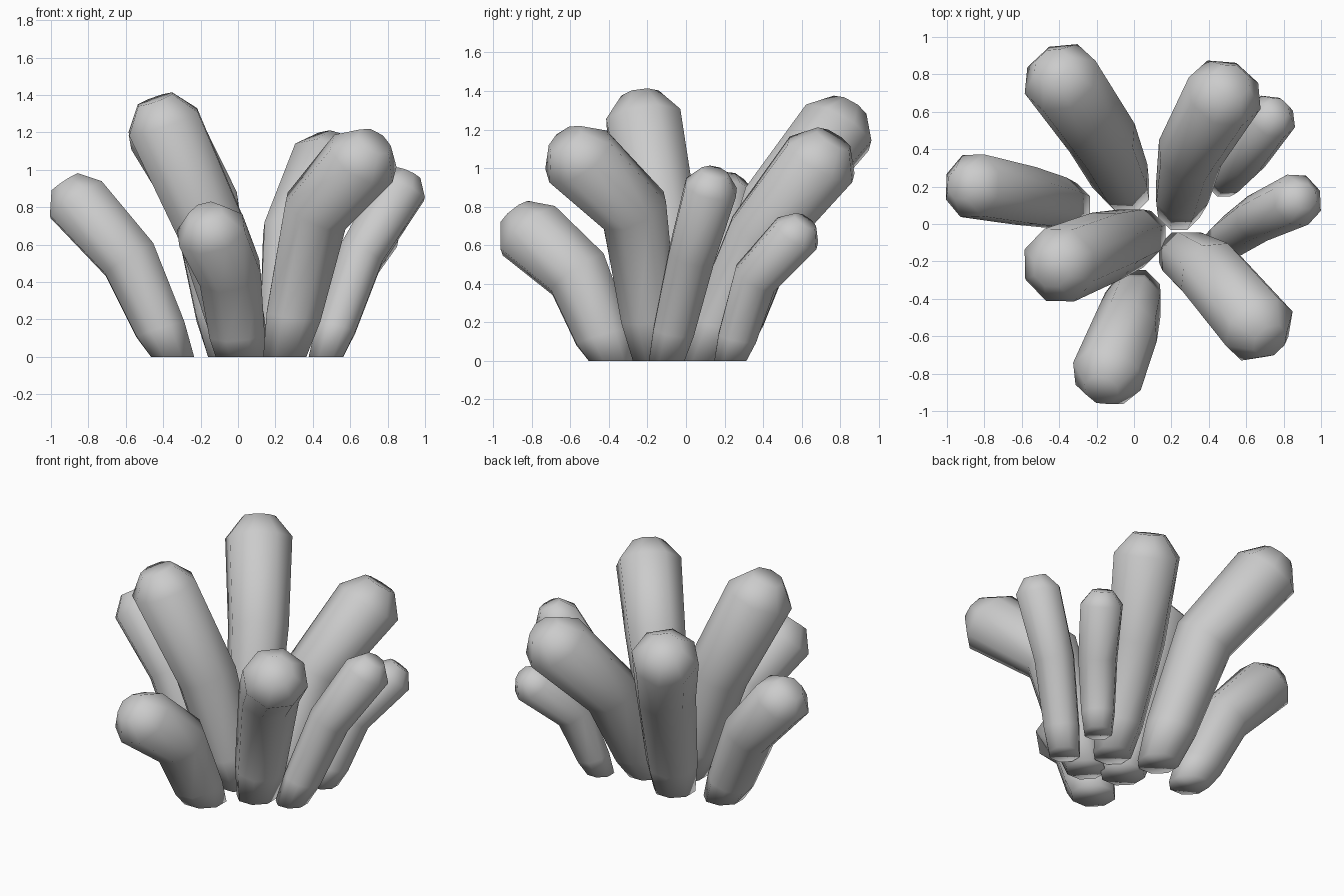
import bpy, bmesh, math
from mathutils import Vector

if "Cube" in bpy.data.objects:
    bpy.data.objects.remove(bpy.data.objects["Cube"], do_unlink=True)

SIDES = 8
UP = Vector((0, 0, 1))

stone = bpy.data.materials.new("pale_grey")
stone.use_nodes = True
GREY = (0.6, 0.6, 0.6, 1)
stone.diffuse_color = GREY
stone.node_tree.nodes["Principled BSDF"].inputs["Base Color"].default_value = GREY


def ring(bm, centre, axis, radius):
    """One eight-sided cross-section, square to the axis."""
    turn = UP.rotation_difference(axis)
    verts = []
    for i in range(SIDES):
        a = math.tau * (i + 0.5) / SIDES
        verts.append(bm.verts.new(centre + turn @ Vector((math.cos(a), math.sin(a), 0)) * radius))
    return verts


def tube(name, base, bend, tip, radii):
    """A bent, swelling tube with a flat foot and a blunt faceted end."""
    base, bend, tip = Vector((*base, 0)), Vector(bend), Vector(tip)
    r0, r1, r2 = radii
    low = (bend - base).normalized()
    high = (tip - bend).normalized()
    end = (high + UP * 0.25).normalized()
    sections = [
        (base, UP, r0),
        (base.lerp(bend, 0.28), (UP * 0.4 + low).normalized(), r0 * 0.5 + r1 * 0.5),
        (bend, (low + high).normalized(), r1),
        (tip, end, r2),
        (tip + end * r2 * 0.62, end, r2 * 0.5),
    ]
    bm = bmesh.new()
    rings = [ring(bm, *s) for s in sections]
    for a, b in zip(rings, rings[1:]):
        for i in range(SIDES):
            j = (i + 1) % SIDES
            bm.faces.new((a[i], a[j], b[j], b[i]))
    bm.faces.new(rings[0][::-1])
    bm.faces.new(rings[-1])
    for f in bm.faces:
        f.smooth = True
    mesh = bpy.data.meshes.new(name)
    bm.to_mesh(mesh)
    bm.free()
    mesh.materials.append(stone)
    bpy.context.collection.objects.link(bpy.data.objects.new(name, mesh))


# Tubes fanning out around the centre: foot, bend, shoulder, radii
tube("right_tube", (-.35, .1), (-.58, .15, .52), (-.865, .205, .84), (.125, .165, .18))
tube("back_right_tube", (-.04, .18), (-.17, .46, .8), (-.395, .785, 1.21), (.13, .19, .21))
tube("back_left_tube", (.24, .08), (.3, .38, .65), (.485, .7, 1.045), (.12, .18, .21))
tube("short_left_tube", (.48, .23), (.59, .36, .43), (.74, .575, .66), (.09, .125, .135))
tube("left_tube", (.47, -.1), (.66, .03, .55), (.875, .13, .9), (.1, .13, .145))
tube("front_left_tube", (.25, -.16), (.42, -.27, .78), (.67, -.56, 1.06), (.125, .19, .205))
tube("front_tube", (.01, -.375), (-.045, -.56, .45), (-.145, -.815, .675), (.14, .18, .195))
tube("tall_tube", (.04, -.06), (-.15, -.12, .7), (-.4, -.22, 1.255), (.14, .195, .21))
